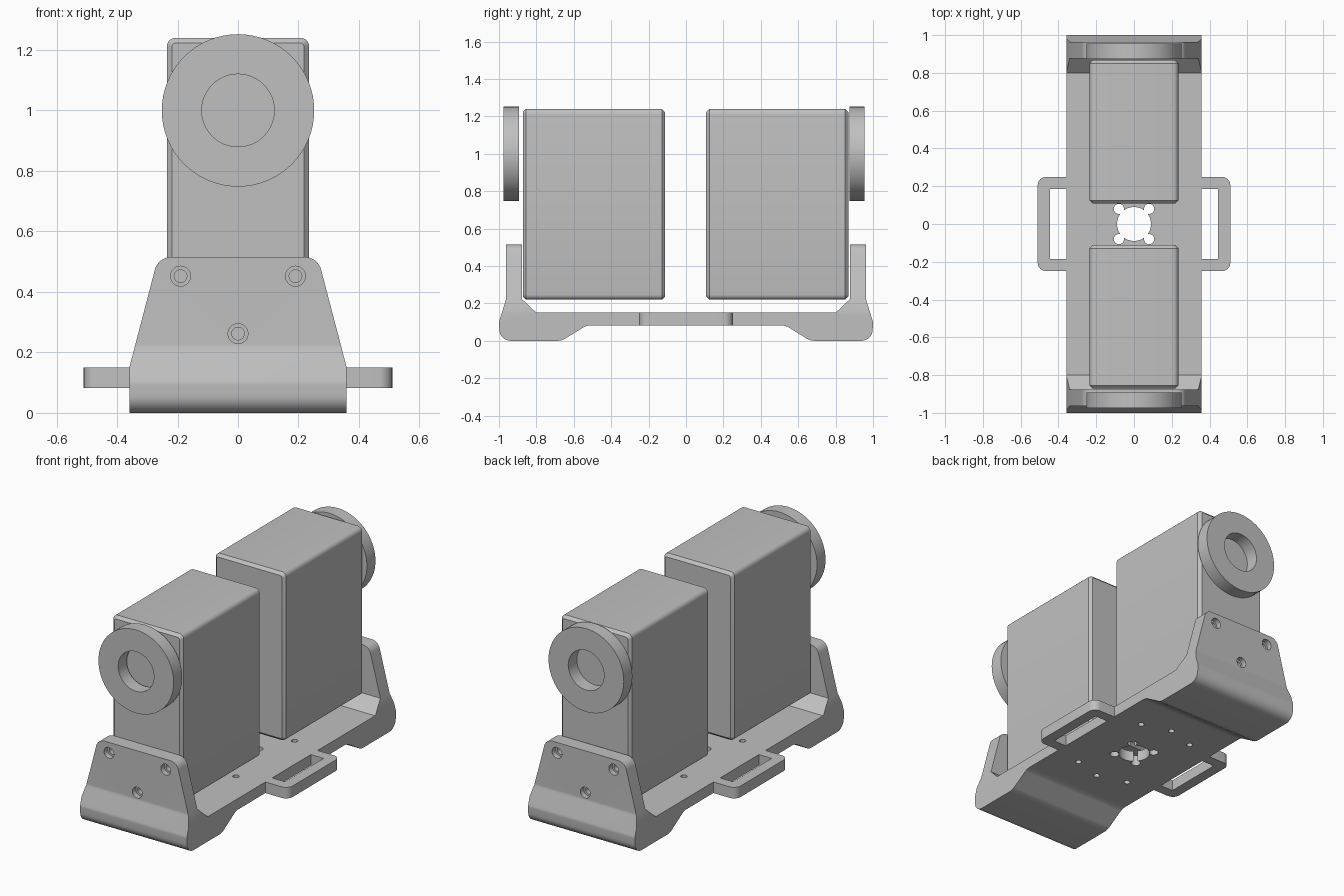
import bpy, bmesh, math
from mathutils import Vector

if "Cube" in bpy.data.objects:
    bpy.data.objects.remove(bpy.data.objects["Cube"])

grey = bpy.data.materials.new("light_grey")
grey.diffuse_color = (0.53, 0.53, 0.53, 1)
grey.use_nodes = True
grey.node_tree.nodes["Principled BSDF"].inputs["Base Color"].default_value = grey.diffuse_color


def fillet(corners, steps=8):
    """Round each (u, v, radius) corner of a closed outline."""
    out = []
    for i, (u, v, r) in enumerate(corners):
        p = Vector((u, v))
        if r == 0:
            out.append(p)
            continue
        a = (Vector(corners[i - 1][:2]) - p).normalized()
        b = (Vector(corners[(i + 1) % len(corners)][:2]) - p).normalized()
        half = a.angle(b) / 2
        mid = p + (a + b).normalized() * r / math.sin(half)
        s = p + a * r / math.tan(half) - mid
        e = p + b * r / math.tan(half) - mid
        w = s.angle(e)
        for k in range(steps + 1):
            t = k / steps
            out.append(mid + (s * math.sin((1 - t) * w) + e * math.sin(t * w)) / math.sin(w))
    return out


def circle(u, v, r, n=32):
    return [Vector((u + r * math.cos(2 * math.pi * k / n), v + r * math.sin(2 * math.pi * k / n)))
            for k in range(n)]


def finish(name, bm):
    bmesh.ops.recalc_face_normals(bm, faces=bm.faces)
    me = bpy.data.meshes.new(name)
    bm.to_mesh(me)
    bm.free()
    me.materials.append(grey)
    ob = bpy.data.objects.new(name, me)
    bpy.context.collection.objects.link(ob)
    return ob


def prism(name, outline, axis, lo, hi):
    """Extrude a 2D outline along an axis; u, v are the two other axes in order."""
    place = {'x': lambda p, d: (d, p.x, p.y),
             'y': lambda p, d: (p.x, d, p.y),
             'z': lambda p, d: (p.x, p.y, d)}[axis]
    bm = bmesh.new()
    a = [bm.verts.new(place(p, lo)) for p in outline]
    b = [bm.verts.new(place(p, hi)) for p in outline]
    n = len(a)
    bm.faces.new(a)
    bm.faces.new(b)
    for i in range(n):
        bm.faces.new((a[i], a[(i + 1) % n], b[(i + 1) % n], b[i]))
    return finish(name, bm)


def activate(ob):
    bpy.ops.object.select_all(action='DESELECT')
    ob.select_set(True)
    bpy.context.view_layer.objects.active = ob


def cut(ob, tool, mode='DIFFERENCE'):
    activate(ob)
    m = ob.modifiers.new("cut", 'BOOLEAN')
    m.operation, m.solver, m.object = mode, 'EXACT', tool
    bpy.ops.object.modifier_apply(modifier=m.name)
    bpy.data.objects.remove(tool)


def smooth(ob):
    activate(ob)
    bpy.ops.object.shade_smooth_by_angle(angle=math.radians(30))


# Bracket: side profile, one half mirrored to the other end
half = [(0.53, 0.083, 0.08), (0.665, 0.0, 0.08), (0.995, 0.0, 0.06), (1.0, 0.10, 0.05),
        (0.963, 0.22, 0.05), (0.963, 0.515, 0), (0.876, 0.515, 0), (0.876, 0.222, 0),
        (0.80, 0.15, 0)]
side = half + [(-y, z, r) for y, z, r in reversed(half)]
bracket = prism("bracket", fillet(side), 'x', -0.358, 0.358)

# Taper the uprights to the front outline
taper = [(-0.358, -0.1), (0.358, -0.1), (0.358, 0.155), (0.264, 0.515), (-0.264, 0.515), (-0.358, 0.155)]
radii = [0, 0, 0, 0.055, 0.055, 0]
front = [(x * (1.1 if z < 0 else 1), z, r) for (x, z), r in zip(taper, radii)]
front[0], front[1] = (-0.358, -0.1, 0), (0.358, -0.1, 0)
cut(bracket, prism("taper_cutter", fillet(front), 'y', -1.1, 1.1), 'INTERSECT')

# Centre opening with four lobes
cut(bracket, prism("opening_cutter", circle(0, 0, 0.09), 'z', 0, 0.3))
for sx in (-1, 1):
    for sy in (-1, 1):
        cut(bracket, prism("lobe_cutter", circle(sx * 0.08, sy * 0.08, 0.027, 20), 'z', 0, 0.3))

# Small base holes on a ring
for deg in (57, 90, 123, 237, 270, 303):
    t = math.radians(deg)
    cut(bracket, prism("hole_cutter", circle(0.335 * math.cos(t), 0.335 * math.sin(t), 0.018, 16),
                       'z', 0, 0.3))

# Counterbored screw holes in both uprights
for s in (-1, 1):
    for x, z in ((-0.19, 0.452), (0.19, 0.452), (0, 0.262)):
        for r, depth in ((0.021, 0.84), (0.033, 0.93)):
            cut(bracket, prism("screw_cutter", circle(x, z, r, 24), 'y',
                               min(s * depth, s * 1.1), max(s * depth, s * 1.1)))
smooth(bracket)

# Strap loops on both sides
loop = [(0.358, -0.25, 0), (0.51, -0.25, 0.045), (0.51, 0.25, 0.045), (0.358, 0.25, 0),
        (0.358, 0.185, 0), (0.444, 0.185, 0), (0.444, -0.185, 0), (0.358, -0.185, 0)]
for s, label in ((-1, "left"), (1, "right")):
    smooth(prism(label + "_strap_loop", fillet([(s * x, y, r) for x, y, r in loop]),
                 'z', 0.083, 0.15))

# Housings: rounded long edges, chamfered ends
for label, lo, hi in (("front", -0.872, -0.112), ("back", 0.108, 0.868)):
    r = 0.028
    outline = fillet([(-0.235, 0.22, r), (0.235, 0.22, r), (0.235, 1.24, r), (-0.235, 1.24, r)], 5)
    box = prism(label + "_housing", outline, 'y', lo, hi)
    bm = bmesh.new()
    bm.from_mesh(box.data)
    ends = [e for e in bm.edges if abs(e.verts[0].co.y - e.verts[1].co.y) < 1e-5]
    bmesh.ops.bevel(bm, geom=ends, offset=0.017, segments=1, affect='EDGES')
    bm.to_mesh(box.data)
    bm.free()
    smooth(box)

# Round horns with a centre hole
for label, lo, hi in (("front", -0.975, -0.893), ("back", 0.873, 0.955)):
    horn = prism(label + "_horn", circle(0, 1.0, 0.252, 64), 'y', lo, hi)
    cut(horn, prism("horn_cutter", circle(0, 1.0, 0.12, 48), 'y', lo - 0.1, hi + 0.1))
    smooth(horn)
